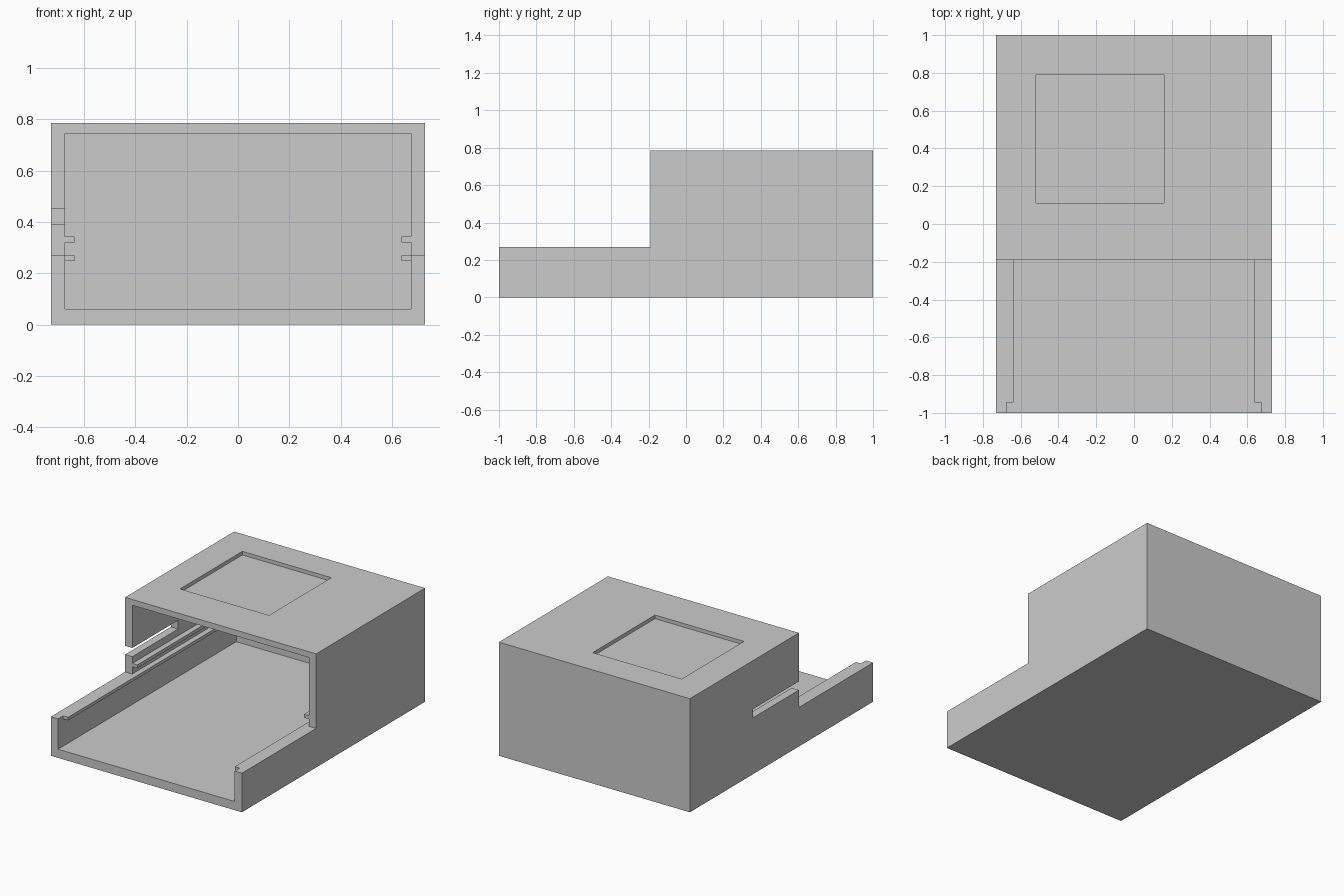
import bpy
import bmesh

default = bpy.data.objects.get("Cube")
if default:
    bpy.data.objects.remove(default, do_unlink=True)

# Main dimensions
HALF_W, HEIGHT, STEP_Y, STEP_Z = 0.73, 0.785, -0.19, 0.27
IN_W, FLOOR, CEILING, BACK = 0.675, 0.06, 0.745, 0.945
RAIL_W = 0.637
RAILS = [(0.248, STEP_Z), (0.32, 0.343)]

grey = bpy.data.materials.new("plain_grey")
grey.use_nodes = True
colour = (0.6, 0.6, 0.6, 1)
grey.diffuse_color = colour
grey.node_tree.nodes["Principled BSDF"].inputs["Base Color"].default_value = colour


def extrude_y(name, outline, y0, y1):
    """Extrude an (x, z) outline along y."""
    bm = bmesh.new()
    face = bm.faces.new([bm.verts.new((x, y0, z)) for x, z in outline])
    result = bmesh.ops.extrude_face_region(bm, geom=[face])
    moved = [v for v in result["geom"] if isinstance(v, bmesh.types.BMVert)]
    bmesh.ops.translate(bm, verts=moved, vec=(0, y1 - y0, 0))
    bmesh.ops.recalc_face_normals(bm, faces=bm.faces)
    mesh = bpy.data.meshes.new(name)
    bm.to_mesh(mesh)
    bm.free()
    mesh.materials.append(grey)
    obj = bpy.data.objects.new(name, mesh)
    bpy.context.collection.objects.link(obj)
    return obj


def box(name, x, y, z):
    outline = [(x[0], z[0]), (x[1], z[0]), (x[1], z[1]), (x[0], z[1])]
    return extrude_y(name, outline, *y)


def cut(target, cutter):
    """Subtract the cutter, then discard it."""
    cutter.hide_render = True
    mod = target.modifiers.new("cut", "BOOLEAN")
    mod.operation = "DIFFERENCE"
    mod.solver = "EXACT"
    mod.object = cutter
    bpy.context.view_layer.objects.active = target
    bpy.ops.object.modifier_apply(modifier=mod.name)
    bpy.data.objects.remove(cutter, do_unlink=True)


# Solid housing with a low front tray
housing = box("housing", (-HALF_W, HALF_W), (-1, 1), (0, HEIGHT))
cut(housing, box("step_cutter", (-1, 1), (-2, STEP_Y), (STEP_Z, 1)))

# Hollow interior whose outline leaves a pair of rails on each side
side = [(IN_W, FLOOR)]
for low, high in RAILS:
    side += [(IN_W, low), (RAIL_W, low), (RAIL_W, high), (IN_W, high)]
side.append((IN_W, CEILING))
outline = side + [(-x, z) for x, z in reversed(side)]
cut(housing, extrude_y("cavity_cutter", outline, -1.5, BACK))

# Rails stop short of the open front
cut(housing, box("rail_end_cutter", (-IN_W, IN_W), (-1.5, -BACK), (0.2, 0.5)))

# Slot through one side wall, open at the front
cut(housing, box("slot_cutter", (-1, -0.655), (-0.5, 0.31), (0.39, 0.45)))

# Shallow square recess in the lid
cut(housing, box("recess_cutter", (-0.52, 0.16), (0.11, 0.79), (HEIGHT - 0.025, 1)))
